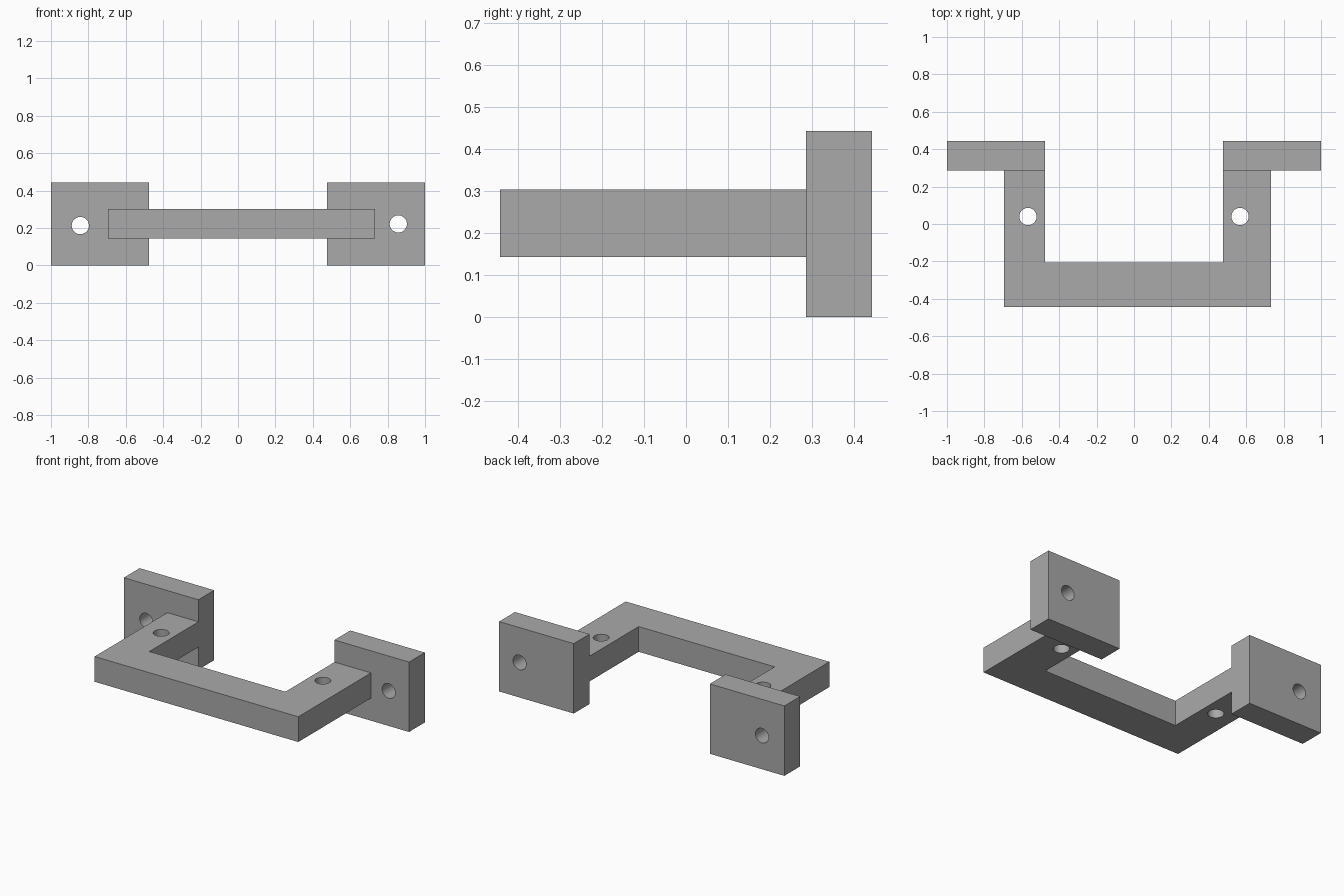
import bpy
import bmesh
from math import pi
from mathutils import Matrix, Vector

cube = bpy.data.objects.get("Cube")
if cube:
    bpy.data.objects.remove(cube, do_unlink=True)

grey = bpy.data.materials.new("plain grey")
grey.use_nodes = True
colour = (0.4, 0.4, 0.4, 1)
grey.diffuse_color = colour
grey.node_tree.nodes["Principled BSDF"].inputs["Base Color"].default_value = colour

HOLE_RADIUS = 0.046


def finish(name, bm):
    """Turn a bmesh into a named grey object."""
    bmesh.ops.recalc_face_normals(bm, faces=bm.faces)
    mesh = bpy.data.meshes.new(name)
    bm.to_mesh(mesh)
    bm.free()
    mesh.materials.append(grey)
    obj = bpy.data.objects.new(name, mesh)
    bpy.context.collection.objects.link(obj)
    return obj


def slab(name, outline, bottom, top):
    """Extrude a flat outline upwards."""
    bm = bmesh.new()
    face = bm.faces.new([bm.verts.new((x, y, bottom)) for x, y in outline])
    extruded = bmesh.ops.extrude_face_region(bm, geom=[face])["geom"]
    verts = [v for v in extruded if isinstance(v, bmesh.types.BMVert)]
    bmesh.ops.translate(bm, verts=verts, vec=(0, 0, top - bottom))
    return finish(name, bm)


def drill(obj, centre, rotation):
    """Cut a round screw hole through a part."""
    bm = bmesh.new()
    bmesh.ops.create_cone(bm, cap_ends=True, segments=48, depth=0.4,
                          radius1=HOLE_RADIUS, radius2=HOLE_RADIUS,
                          matrix=Matrix.Translation(Vector(centre)) @ rotation)
    cutter = finish("hole_cutter", bm)
    cutter.hide_render = True
    mod = obj.modifiers.new("screw hole", "BOOLEAN")
    mod.operation = "DIFFERENCE"
    mod.solver = "EXACT"
    mod.object = cutter
    bpy.context.view_layer.objects.active = obj
    bpy.ops.object.modifier_apply(modifier=mod.name)
    bpy.data.objects.remove(cutter, do_unlink=True)


def smooth_holes(obj):
    bpy.ops.object.select_all(action="DESELECT")
    obj.select_set(True)
    bpy.context.view_layer.objects.active = obj
    bpy.ops.object.shade_smooth_by_angle()


UPRIGHT = Matrix.Identity(4)
FRONT_TO_BACK = Matrix.Rotation(pi / 2, 4, "X")
LEFT, RIGHT, INNER = 0.733, -0.695, 0.477
FRONT, BAR_BACK, PLATE_FRONT, BACK = -0.443, -0.207, 0.285, 0.443

# U-shaped handle with a vertical hole in each arm
handle = slab("handle", [(RIGHT, FRONT), (LEFT, FRONT), (LEFT, PLATE_FRONT),
                         (INNER, PLATE_FRONT), (INNER, BAR_BACK),
                         (-INNER, BAR_BACK), (-INNER, PLATE_FRONT),
                         (RIGHT, PLATE_FRONT)], 0.143, 0.303)
for side in (-1, 1):
    drill(handle, (side * 0.567, 0.04, 0.22), UPRIGHT)
smooth_holes(handle)

# Mounting plates, each with a hole outside the arm
for name, side, hole_x, hole_z in (("left_plate", 1, 0.857, 0.222),
                                   ("right_plate", -1, -0.843, 0.213)):
    a, b = side * INNER, side
    plate = slab(name, [(a, PLATE_FRONT), (b, PLATE_FRONT), (b, BACK), (a, BACK)],
                 0, 0.443)
    drill(plate, (hole_x, 0.364, hole_z), FRONT_TO_BACK)
    smooth_holes(plate)
